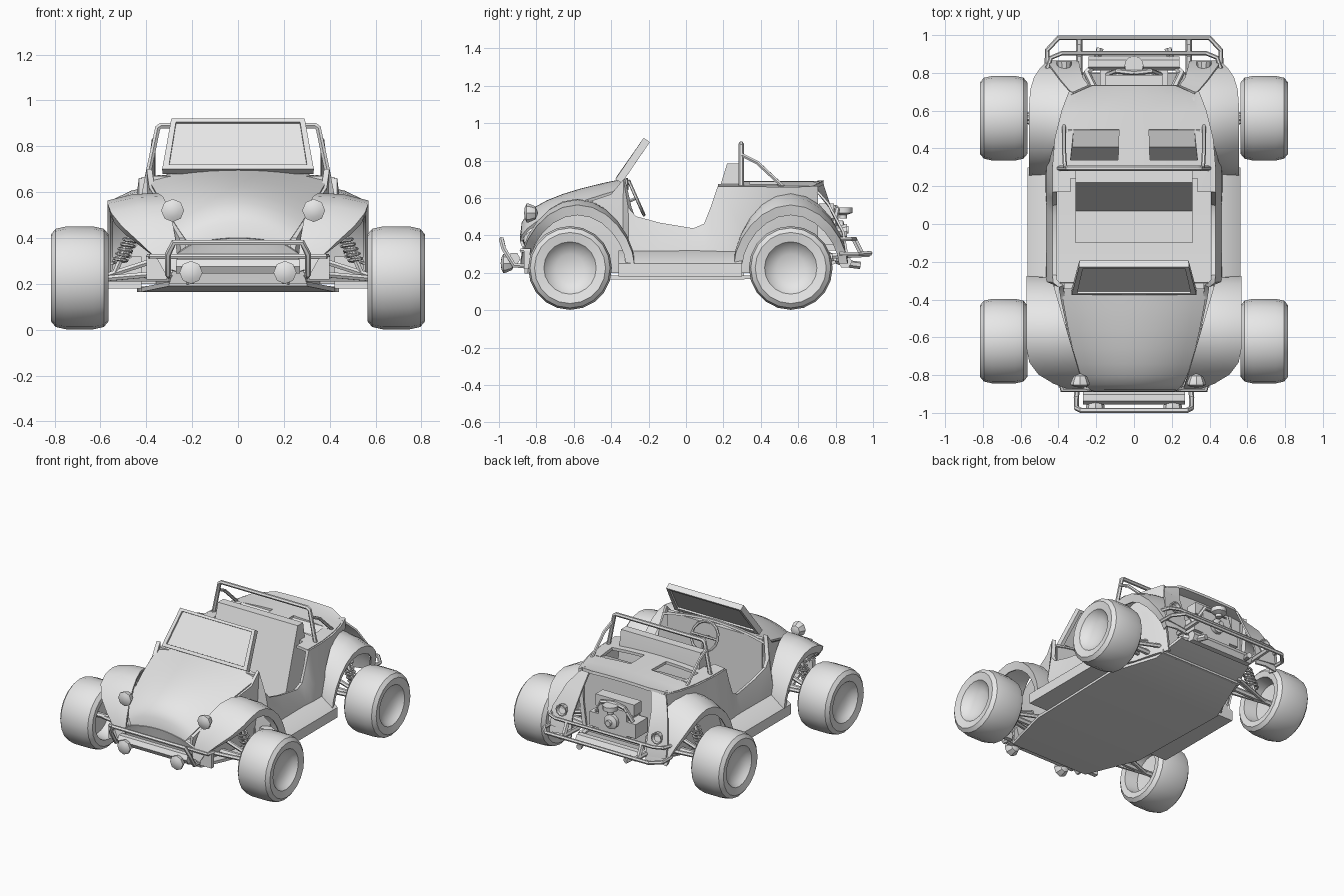
import bpy, bmesh, math
from mathutils import Vector, Matrix

old = bpy.data.objects.get("Cube")
if old:
    bpy.data.objects.remove(old, do_unlink=True)

grey = bpy.data.materials.new("plain_grey")
grey.use_nodes = True
grey.diffuse_color = (.8, .8, .8, 1)
grey.node_tree.nodes["Principled BSDF"].inputs["Base Color"].default_value = grey.diffuse_color
parts = []

def register(name, data):
    obj = bpy.data.objects.new(name, data)
    data.materials.append(grey)
    bpy.context.scene.collection.objects.link(obj)
    parts.append(obj)
    return obj

def finish(name, bm, thick=0, mirror=False):
    bmesh.ops.remove_doubles(bm, verts=bm.verts, dist=.001)
    bmesh.ops.recalc_face_normals(bm, faces=bm.faces)
    mesh = bpy.data.meshes.new(name)
    bm.to_mesh(mesh)
    bm.free()
    obj = register(name, mesh)
    if thick:
        solid = obj.modifiers.new("thickness", 'SOLIDIFY')
        solid.thickness, solid.offset = thick, 0
    if mirror:
        obj.modifiers.new("mirror", 'MIRROR').use_mirror_merge = False

def skin(name, rows, thick=0, mirror=False, wrap=False, caps=False, hole=None):
    """Surface through rows of points."""
    bm = bmesh.new()
    grid = [[bm.verts.new(point) for point in row] for row in rows]
    columns = len(rows[0])
    for row, following in zip(grid, grid[1:]):
        for j in range(columns if wrap else columns - 1):
            k = (j + 1) % columns
            quad = (row[j], row[k], following[k], following[j])
            middle = sum((vert.co for vert in quad), Vector()) / 4
            if not (hole and hole(middle)):
                bm.faces.new(quad)
    if caps:
        bm.faces.new(grid[0])
        bm.faces.new(grid[-1])
    finish(name, bm, thick, mirror)

def lathe(name, profile, center, axis, sides, mirror=False):
    turn = Vector(axis).to_track_quat('Z', 'Y')
    angles = [math.tau * k / sides for k in range(sides)]
    rows = [[Vector(center) + turn @ Vector((radius * math.cos(a), radius * math.sin(a), depth)) for a in angles]
            for radius, depth in profile]
    skin(name, rows, mirror=mirror, wrap=True)

def box(name, center, size, mirror=False):
    bm = bmesh.new()
    bmesh.ops.create_cube(bm, size=1, matrix=Matrix.Translation(center) @ Matrix.Diagonal((*size, 1)))
    finish(name, bm, mirror=mirror)

def opposite(path):
    return [(-x, y, z) for x, y, z in path]

def across(half):
    """Path over the whole width from its left half."""
    return half + opposite(half)[::-1]

def tube(name, paths, radius, both=False, closed=False):
    curve = bpy.data.curves.new(name, 'CURVE')
    curve.dimensions = '3D'
    curve.bevel_depth, curve.bevel_resolution, curve.use_fill_caps = radius, 1, True
    if both:
        paths = paths + [opposite(path) for path in paths]
    for path in paths:
        spline = curve.splines.new('POLY')
        spline.points.add(len(path) - 1)
        for point, position in zip(spline.points, path):
            point.co = (*position, 1)
        spline.use_cyclic_u = closed
    register(name, curve)

def crowned(stations, columns):
    """Cross-sections that drop from the centre height to the edge height."""
    return [[(t * width, y, center - (center - edge) * t * t) for t in columns]
            for y, width, center, edge in stations]

def body_width(y):
    """Half width of the tub, narrowing towards both ends."""
    if y < -.3:
        return .21 + .18 * max(0, (y + .88) / .57) ** .5
    return .42 - .55 * max(0, y - .3) ** 2

# Hood with a domed crown, and the nose panel under it
columns = [k / 6 for k in range(-6, 7)]
hood = []
for t in [(k / 8) ** 2 for k in range(9)]:
    y = .57 * t - .88
    hood.append((y, body_width(y), .4 + .3 * t ** .36, .37 + .28 * t ** .55))
skin("hood", crowned(hood, columns), .015)
skin("nose_panel", crowned([hood[0], (-.865, .27, .33, .33), (-.84, .3, .2, .2)], columns), .015)

# Rear deck, open around the seat, with two sunken pockets behind it
deck = [(y, body_width(y), .68, .655) for y in (.17, .24, .34, .5, .6, .68)] + [(.735, .22, .685, .68)]
skin("rear_deck", crowned(deck, [-1, -.9, -.8, -.5, -.2, 0, .2, .5, .8, .9, 1]), .02,
     hole=lambda m: m.y < .24 and abs(m.x) < .33 or .34 < m.y < .5 and .08 < abs(m.x) < .34)
skin("deck_pocket", [[(x, y, z) for x in (.07, .35)] for y, z in ((.32, .5), (.41, .64), (.5, .67))],
     .01, mirror=True)

# Side walls follow the edge line past the cockpit opening
edge_line = [(-.86, .4), (-.7, .52), (-.4, .62), (-.33, .7), (-.3, .55), (-.27, .5), (-.14, .465),
             (.04, .435), (.1, .46), (.14, .56), (.17, .66), (.3, .66), (.45, .66), (.6, .66), (.7, .665)]
walls = []
for y, z in edge_line:
    top = body_width(y)
    bottom = top + (.04 if abs(y) < .32 else -.04)
    walls.append([(top, y, z), ((top + bottom) / 2 + .01, y, z / 2 + .1), (bottom, y, .2)])
skin("side_wall", walls, .025, mirror=True)
skin("tail_panel", [[(.33, .69, .65), (.24, .73, .67)], [(.39, .76, .57), (.27, .77, .55)],
                    [(.45, .84, .42), (.29, .84, .4)], [(.45, .86, .3), (.29, .86, .28)]], .012, mirror=True)

# Flared fenders swept as arches over the wheels
def fender(name, center, end, outer, taper, inner, rise):
    rows = []
    for angle in [math.pi * k / 12 for k in range(13)]:
        along, up = math.cos(angle), abs(math.sin(angle)) ** 1.25
        y, z = center + end * .3 * along, .25 + .31 * up
        x_out = outer - taper * max(0, along) ** 4
        x_in = inner - .09 * along
        rows.append([(x_in, y, z + rise * up), ((x_in + x_out) / 2, y, z + rise * up / 2 + .01),
                     (x_out, y, z), (x_out - .015, center + end * .26 * along, z - .05 * up)])
    skin(name, rows, .012, mirror=True)

fender("front_fender", center=-.58, end=-1, outer=.565, taper=.25, inner=.35, rise=.03)
fender("rear_fender", center=.56, end=1, outer=.55, taper=.1, inner=.38, rise=.06)

# Floor, running boards with sloped tops, bulkheads
floor = [(-.84, .3, .2), (-.45, .42, .175), (.3, .44, .175), (.6, .32, .19), (.8, .28, .26)]
skin("floor_pan", [[(-width, y, z), (width, y, z)] for y, width, z in floor], .02)
board = [(.42, .18), (.565, .18), (.565, .25), (.46, .32), (.42, .32)]
skin("running_board", [[(x, y, z) for x, z in board] for y in (-.36, .3)], mirror=True, wrap=True, caps=True)
box("dashboard", (0, -.33, .44), (.74, .03, .46))
box("rear_bulkhead", (0, .66, .43), (.64, .02, .48))
box("front_mount_plate", (.355, -.85, .27), (.09, .03, .1), mirror=True)

# Bench seat
seat = [(-.1, .18), (-.1, .3), (.07, .3), (.22, .785), (.28, .785), (.31, .6), (.31, .18)]
skin("bench_seat", [[(x, y, z) for y, z in seat] for x in (-.31, .31)], wrap=True, caps=True)

# Windshield: a thick frame around a thin pane
outside = across([(.33, -.36, .69), (.29, -.21, .91)])
inside = across([(.3, -.35, .71), (.27, -.22, .895)])
skin("windshield_frame", [outside, inside], .04, wrap=True)
skin("windshield_glass", [inside[:2], inside[:1:-1]], .015)

# Steering wheel and column
hub = Vector((.04, -.265, .6))
rim = [hub + Vector((.1 * math.cos(a), .04 * math.sin(a), -.09 * math.sin(a)))
       for a in [math.tau * k / 16 for k in range(16)]]
tube("steering_wheel", [rim], .009, closed=True)
tube("steering_column", [[hub, (.04, -.33, .57)], [rim[0], hub, rim[8]], [hub, rim[4]]], .009)

# Roll hoop and its rear braces
tube("roll_hoop", [across([(.4, .295, .64), (.35, .295, .88), (.335, .295, .89)])], .014)
tube("roll_brace", [[(.365, .3, .83), (.37, .38, .79), (.37, .52, .66)]], .011, both=True)

# Wheels, axle arms and coil springs
tread = [(.15, .12), (.19, .125), (.214, .105), (.224, .06)]
tire = ([(0, .06), (.075, .068), (.12, .09), (.14, .115)] + tread[1:]
        + [(radius, -depth) for radius, depth in reversed(tread)] + [(.135, -.03), (0, -.02)])
for end, y in (("front", -.62), ("rear", .56)):
    lathe(end + "_wheel", tire, (.69, y, .226), (1, 0, 0), 20, mirror=True)
    tube(end + "_axle", [[(-.68, y, .226), (.68, y, .226)]], .018)
    arms = [[(.28, y + offset, height), (.62, y, .22)] for offset, height in ((-.1, .25), (.1, .25), (0, .33))]
    tube(end + "_axle_arm", arms, .014, both=True)
    turns = [math.pi * k / 4 for k in range(48)]
    coil = [(.52 - a / 600 + .03 * math.cos(a), y + .035 * math.sin(a), .29 + a / 300) for a in turns]
    tube(end + "_spring", [coil], .007, both=True)
    tube(end + "_damper", [[(.54, y, .24), (.46, y, .43)]], .013, both=True)

# Headlights, fog lamps and tail lights
dome = [(0, -.05), (.035, -.035), (.05, 0), (.05, .012), (.03, .022), (0, .026)]
lathe("headlight_right", dome, (-.285, -.84, .52), (0, -1, 0), 8)
lathe("headlight_left", dome, (.33, -.84, .52), (0, -1, 0), 8)
lathe("fog_lamp", dome, (.205, -.965, .25), (0, -1, 0), 8, mirror=True)
lamp = [(0, -.05), (.03, -.05), (.042, .02), (.034, .02), (.025, 0), (0, 0)]
lathe("tail_light", lamp, (.37, .84, .42), (0, 1, 0), 10, mirror=True)

# Front bumper
hoop = across([(.3, -.85, .235), (.305, -.92, .24), (.305, -.975, .33), (.28, -.987, .38)])
tube("front_bumper_hoop", [hoop], .014)
tube("front_bumper_inner_bar", [across([(.39, -.83, .32), (.38, -.88, .32)])], .012)
tube("front_bumper_tube", [[(-.27, -.92, .275), (.27, -.92, .275)]], .035)

# Rear bumper
tube("rear_bumper_lower", [across([(.46, .82, .3), (.46, .92, .3), (.4, .985, .305)])], .013)
tube("rear_bumper_upper", [across([(.46, .82, .38), (.44, .88, .38), (.38, .905, .38)])], .012)
tube("rear_bumper_mount", [[(.29, .78, .29), (.29, .98, .3)], [(.29, .9, .38), (.29, .94, .3)]], .017, both=True)

# Engine and exhaust
box("engine_block", (0, .74, .42), (.22, .15, .2))
box("engine_cylinder_bank", (.14, .75, .4), (.08, .13, .1), mirror=True)
box("fan_shroud", (0, .75, .53), (.3, .08, .08))
drum = [(0, 0), (.05, 0), (.05, .03), (.02, .04), (.02, .06), (0, .06)]
lathe("engine_pulley", drum, (0, .81, .43), (0, 1, 0), 12)
lathe("air_filter", drum, (0, .84, .55), (0, 0, -1), 12)
tube("intake_pipe", [[(0, .8, .55), (.09, .81, .54), (.14, .79, .45)]], .014, both=True)
tube("muffler", [[(-.24, .85, .26), (.24, .85, .26)]], .038)
tube("exhaust_pipe", [[(.2, .7, .33), (.25, .8, .27), (.2, .85, .25), (.18, .93, .24)]], .02, both=True)

# Turn everything into meshes with smooth faces and sharp edges
bpy.ops.object.select_all(action='DESELECT')
for obj in parts:
    obj.select_set(True)
bpy.context.view_layer.objects.active = parts[0]
bpy.ops.object.convert(target='MESH')
bpy.ops.object.shade_smooth_by_angle(angle=math.radians(35))
